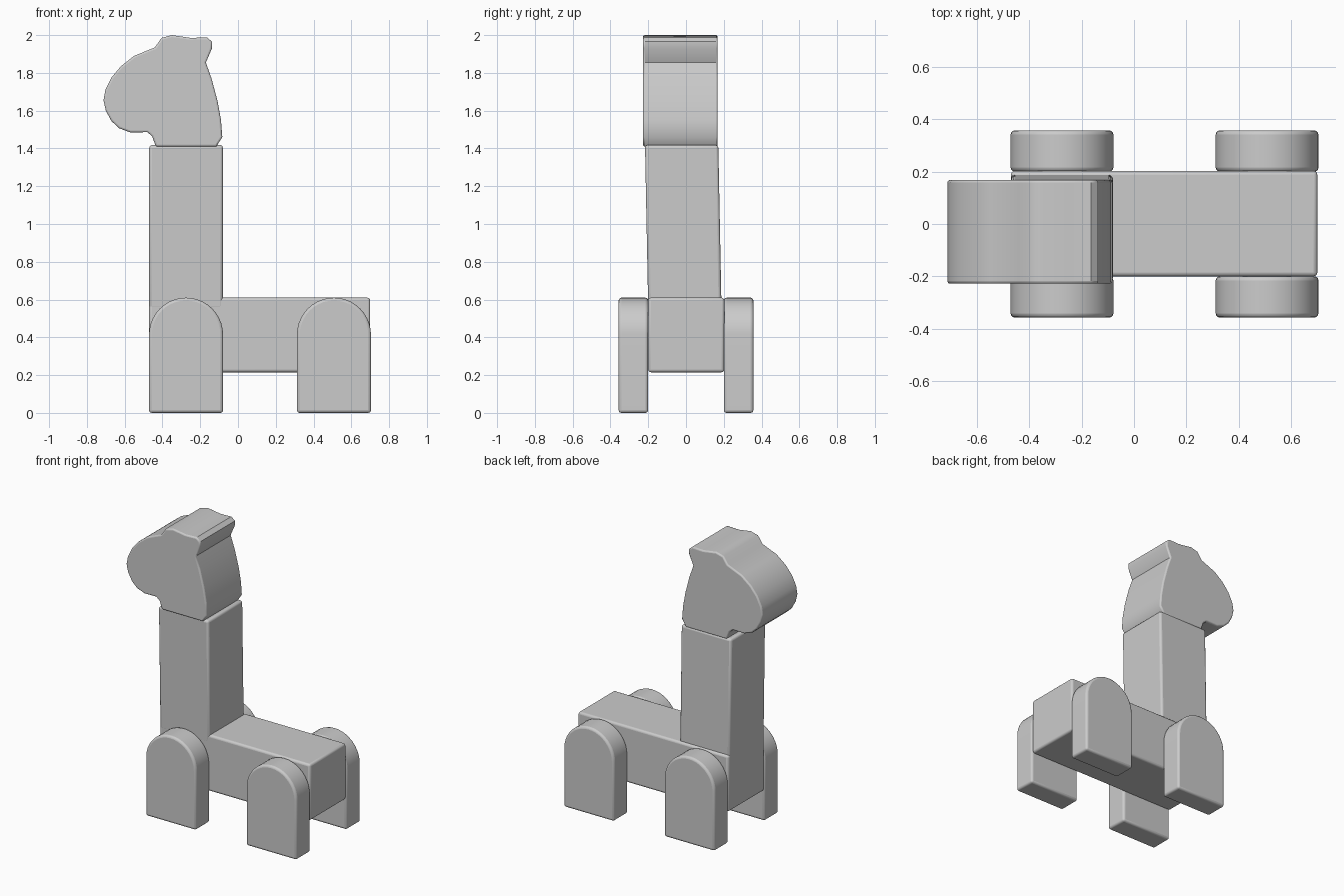
import bpy, bmesh, math

if "Cube" in bpy.data.objects:
    bpy.data.objects.remove(bpy.data.objects["Cube"])


def finish(name, bm, width=0.015, angle=50):
    bmesh.ops.recalc_face_normals(bm, faces=bm.faces)
    mesh = bpy.data.meshes.new(name)
    bm.to_mesh(mesh)
    bm.free()
    ob = bpy.data.objects.new(name, mesh)
    bpy.context.collection.objects.link(ob)
    mod = ob.modifiers.new("soft_edges", 'BEVEL')
    mod.width = width
    mod.segments = 3
    mod.limit_method = 'ANGLE'
    mod.angle_limit = math.radians(angle)
    bpy.ops.object.select_all(action='DESELECT')
    bpy.context.view_layer.objects.active = ob
    ob.select_set(True)
    bpy.ops.object.shade_smooth_by_angle(angle=math.radians(40))
    return ob


def slab(name, profile, y0, y1, **kw):
    """Extrude an x-z outline from y0 to y1."""
    bm = bmesh.new()
    face = bm.faces.new([bm.verts.new((x, y0, z)) for x, z in profile])
    ext = bmesh.ops.extrude_face_region(bm, geom=[face])
    for v in ext["geom"]:
        if isinstance(v, bmesh.types.BMVert):
            v.co.y = y1
    return finish(name, bm, **kw)


def rect(x0, x1, z0, z1):
    return [(x0, z0), (x1, z0), (x1, z1), (x0, z1)]


# Body block
slab("body", rect(-0.47, 0.70, 0.215, 0.61), -0.20, 0.203)

# Four round-topped legs
R = 0.196
for end, cx in (("front", -0.275), ("rear", 0.508)):
    outline = [(cx - R, 0.0), (cx + R, 0.0)]
    outline += [(cx + R * math.cos(math.pi * i / 20), 0.414 + R * math.sin(math.pi * i / 20))
                for i in range(21)]
    for side, y0, y1 in (("right", -0.357, -0.20), ("left", 0.20, 0.357)):
        slab(f"{end}_{side}_leg", outline, y0, y1)

# Neck, leaning slightly sideways
neck = slab("neck", rect(-0.47, -0.08, 0.55, 1.418), -0.20, 0.188)
for v in neck.data.vertices:
    if v.co.z > 1:
        v.co.y -= 0.017

# Head with muzzle and horn bump, as one side outline
head = [(-0.435, 1.41), (-0.455, 1.465), (-0.48, 1.486), (-0.57, 1.485), (-0.63, 1.507),
        (-0.67, 1.545), (-0.70, 1.60), (-0.712, 1.655), (-0.702, 1.71), (-0.67, 1.775),
        (-0.62, 1.835), (-0.55, 1.89), (-0.44, 1.935), (-0.405, 1.985), (-0.35, 2.0),
        (-0.25, 1.985), (-0.165, 1.988), (-0.137, 1.965), (-0.138, 1.93), (-0.17, 1.855),
        (-0.14, 1.77), (-0.108, 1.65), (-0.09, 1.55), (-0.083, 1.46), (-0.115, 1.41)]
slab("head", head, -0.228, 0.168, width=0.01, angle=60)
